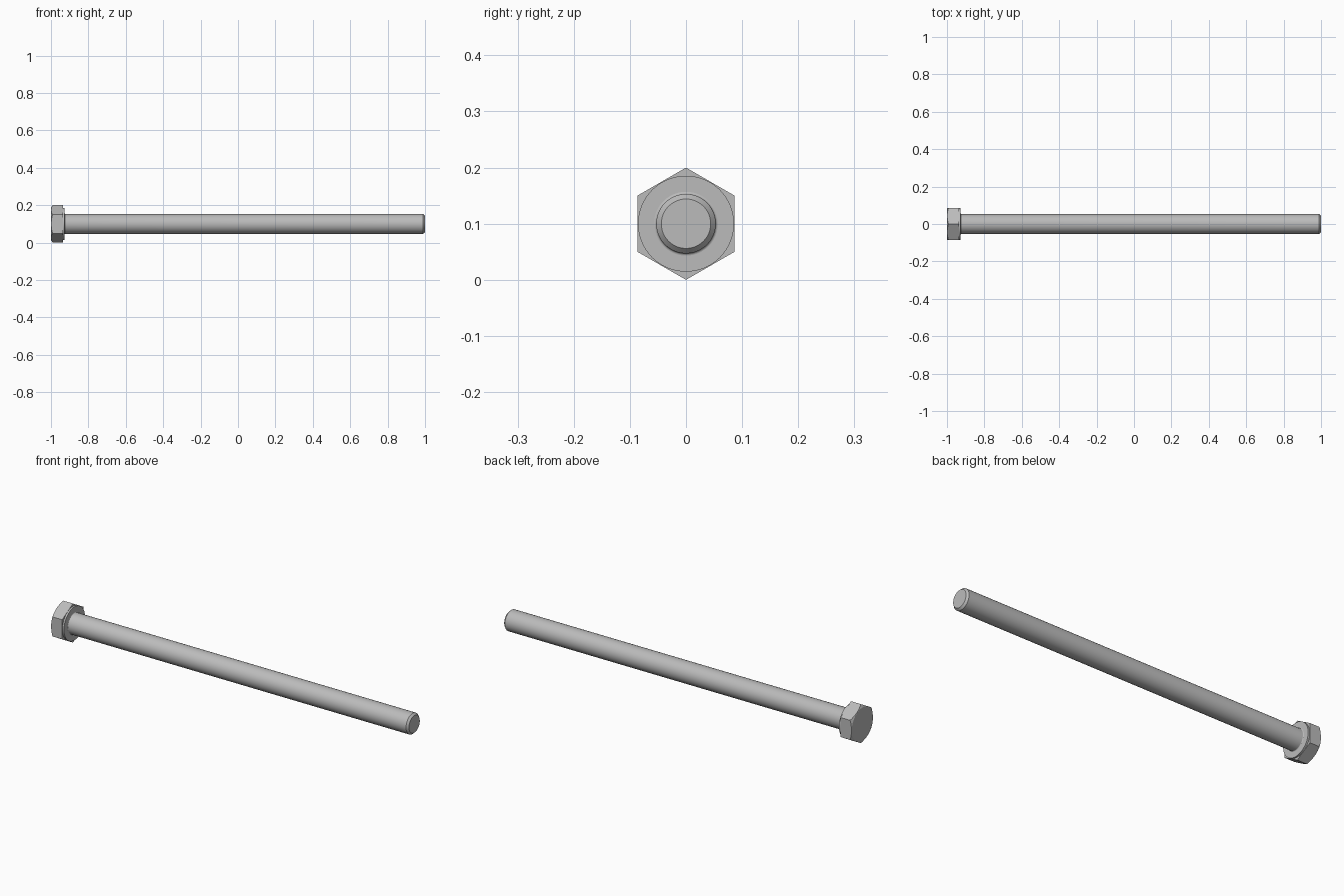
import bpy
import math
from mathutils import Matrix

cube = bpy.data.objects.get("Cube")
if cube:
    bpy.data.objects.remove(cube, do_unlink=True)

AXIS_Z = 0.1

steel = bpy.data.materials.new("grey steel")
steel.use_nodes = True
GREY = (0.5, 0.5, 0.5, 1)
steel.diffuse_color = GREY
steel.node_tree.nodes["Principled BSDF"].inputs["Base Color"].default_value = GREY


def lathe(name, profile, sides):
    """Turn a profile of (x, radius) points about the bolt axis, with flat end caps."""
    verts, faces = [], []
    for x, r in profile:
        for i in range(sides):
            a = 2 * math.pi * i / sides
            verts.append((x, r * math.sin(a), AXIS_Z + r * math.cos(a)))
    for k in range(len(profile) - 1):
        for i in range(sides):
            j = (i + 1) % sides
            a, b = k * sides, (k + 1) * sides
            faces.append((a + i, a + j, b + j, b + i))
    faces.append(tuple(reversed(range(sides))))
    last = (len(profile) - 1) * sides
    faces.append(tuple(range(last, last + sides)))
    mesh = bpy.data.meshes.new(name)
    mesh.from_pydata(verts, [], faces)
    mesh.flip_normals()
    mesh.validate()
    mesh.materials.append(steel)
    obj = bpy.data.objects.new(name, mesh)
    bpy.context.collection.objects.link(obj)
    return obj


def select_only(obj):
    bpy.ops.object.select_all(action="DESELECT")
    obj.select_set(True)
    bpy.context.view_layer.objects.active = obj


# Hexagonal head, its outer corners turned off by a conical cutter
head = lathe("hex_head", [(-1, 0.1), (-0.936, 0.1)], 6)
cone = lathe("head_chamfer_cutter", [(-1, 0.085), (-0.965, 0.1456), (-0.9, 0.1456)], 96)
cone.hide_render = True
cut = head.modifiers.new("corner_chamfer", "BOOLEAN")
cut.operation = "INTERSECT"
cut.solver = "EXACT"
cut.object = cone
select_only(head)
bpy.ops.object.modifier_apply(modifier=cut.name)
bpy.data.objects.remove(cone, do_unlink=True)

# Round bearing face under the head
washer = lathe("washer_face", [(-0.94, 0.0855), (-0.927, 0.0855)], 64)

# Shank with a small root fillet and a chamfered tip
fillet = 0.004
root = [(-0.927 + fillet * (1 - math.cos(t)), 0.053 + fillet * (1 - math.sin(t)))
        for t in (math.pi / 2 * k / 4 for k in range(5))]
shank = lathe("shank", [(-0.94, 0.057)] + root + [(0.99, 0.053), (1, 0.044)], 48)

for part in (head, washer, shank):
    select_only(part)
    bpy.ops.object.shade_smooth_by_angle(angle=math.radians(25))
